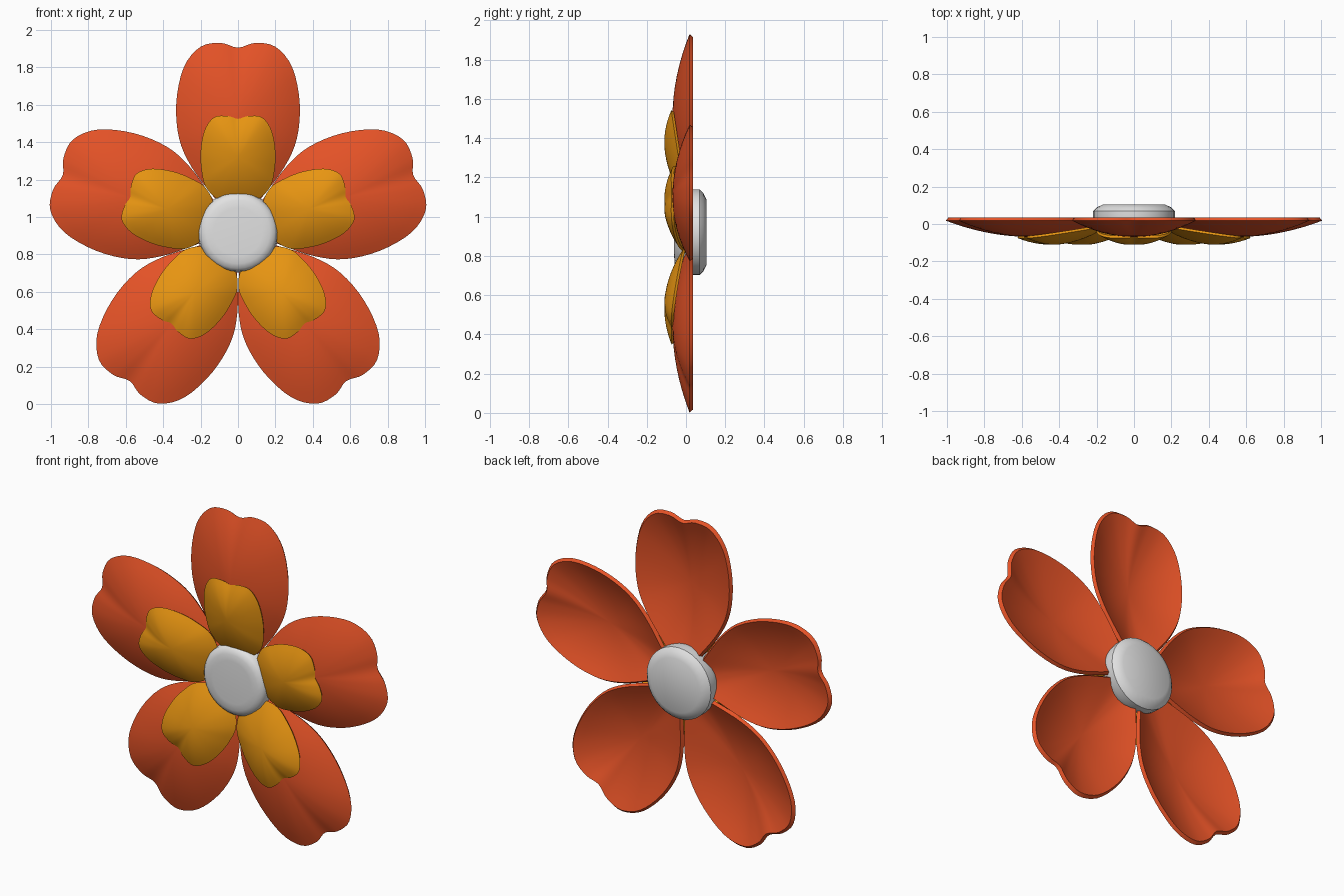
import bpy, bmesh, math
from mathutils import Vector

if "Cube" in bpy.data.objects:
    bpy.data.objects.remove(bpy.data.objects["Cube"])

CZ = 0.92  # height of the flower centre


def material(name, rgb):
    m = bpy.data.materials.new(name)
    m.diffuse_color = (*rgb, 1)
    m.use_nodes = True
    m.node_tree.nodes["Principled BSDF"].inputs["Base Color"].default_value = m.diffuse_color
    return m


RED = material("orange_red", (0.78, 0.085, 0.02))
YELLOW = material("golden_yellow", (0.83, 0.31, 0.006))
GREY = material("light_grey", (0.76, 0.76, 0.76))


def smooth_loop(half, steps=4):
    """Mirror a half outline and round it with a closed Catmull-Rom curve."""
    pts = [Vector(p) for p in half]
    pts += [Vector((-p.x, p.y)) for p in reversed(pts[1:-1])]
    n, out = len(pts), []
    for i in range(n):
        a, b, c, d = (pts[(i + k) % n] for k in (-1, 0, 1, 2))
        for j in range(steps):
            t = j / steps
            out.append(0.5 * (2 * b + (c - a) * t + (2 * a - 5 * b + 4 * c - d) * t * t
                              + (3 * b - a - 3 * c + d) * t ** 3))
    return out


def finish(bm, name, mat):
    bmesh.ops.recalc_face_normals(bm, faces=bm.faces[:])
    me = bpy.data.meshes.new(name)
    bm.to_mesh(me)
    bm.free()
    me.materials.append(mat)
    ob = bpy.data.objects.new(name, me)
    bpy.context.collection.objects.link(ob)
    bpy.context.view_layer.objects.active = ob
    ob.select_set(True)
    bpy.ops.object.shade_smooth_by_angle(angle=math.radians(40))
    ob.select_set(False)
    return ob


def petal(name, half, mid, edge_y, dome, thick, mat, angle):
    """Hollow domed shell: front skin, rim and back skin."""
    loop = smooth_loop(half)
    centre = Vector((0, mid))
    bm = bmesh.new()
    rings = 8

    def skin(scale, shift):
        def vert(p, s):
            q = centre + (p - centre) * s * scale
            return bm.verts.new((q.x, edge_y(q.y) - dome * (1 - s * s) + shift, q.y))
        tip = vert(centre, 0)
        layers = [[vert(p, k / rings) for p in loop] for k in range(1, rings + 1)]
        n = len(loop)
        for i in range(n):
            j = (i + 1) % n
            bm.faces.new((tip, layers[0][i], layers[0][j]))
            for a, b in zip(layers, layers[1:]):
                bm.faces.new((a[i], b[i], b[j], a[j]))
        return layers[-1]

    front, back = skin(1, 0), skin(0.965, thick)
    for i in range(len(front)):
        j = (i + 1) % len(front)
        bm.faces.new((front[i], back[i], back[j], front[j]))
    ob = finish(bm, name, mat)
    ob.location.z = CZ
    ob.rotation_euler.y = angle


OUTER = [(0, 0.985), (0.09, 1.01), (0.2, 0.99), (0.29, 0.88), (0.33, 0.69),
         (0.315, 0.5), (0.25, 0.35), (0.14, 0.2), (0.06, 0.11), (0, 0.09)]
INNER = [(0, 0.605), (0.055, 0.62), (0.13, 0.612), (0.18, 0.54), (0.2, 0.43),
         (0.195, 0.33), (0.172, 0.24), (0.1, 0.17), (0, 0.15)]

# two layers of five petals
for i in range(5):
    a = math.radians(72 * i)
    petal(f"outer_petal_{i + 1}", OUTER, 0.58, lambda r: 0.018, 0.087, 0.018, RED, a)
    petal(f"inner_petal_{i + 1}", INNER, 0.4, lambda r: -0.075 * (r - 0.13) / 0.49,
          0.065, 0.012, YELLOW, a)

# round centre, turned from a profile of (radius, y)
bm = bmesh.new()
N = 32
profile = [(0.13, -0.06), (0.17, -0.057), (0.195, -0.047), (0.21, -0.03),
           (0.218, 0.03), (0.218, 0.07), (0.2, 0.088), (0.165, 0.105)]
rows = [[bm.verts.new((r * math.cos(2 * math.pi * k / N), y,
                       CZ + r * math.sin(2 * math.pi * k / N))) for k in range(N)]
        for r, y in profile]
for a, b in zip(rows, rows[1:]):
    for k in range(N):
        j = (k + 1) % N
        bm.faces.new((a[k], a[j], b[j], b[k]))
bm.faces.new(rows[0])
bm.faces.new(rows[-1])
finish(bm, "flower_centre", GREY)
